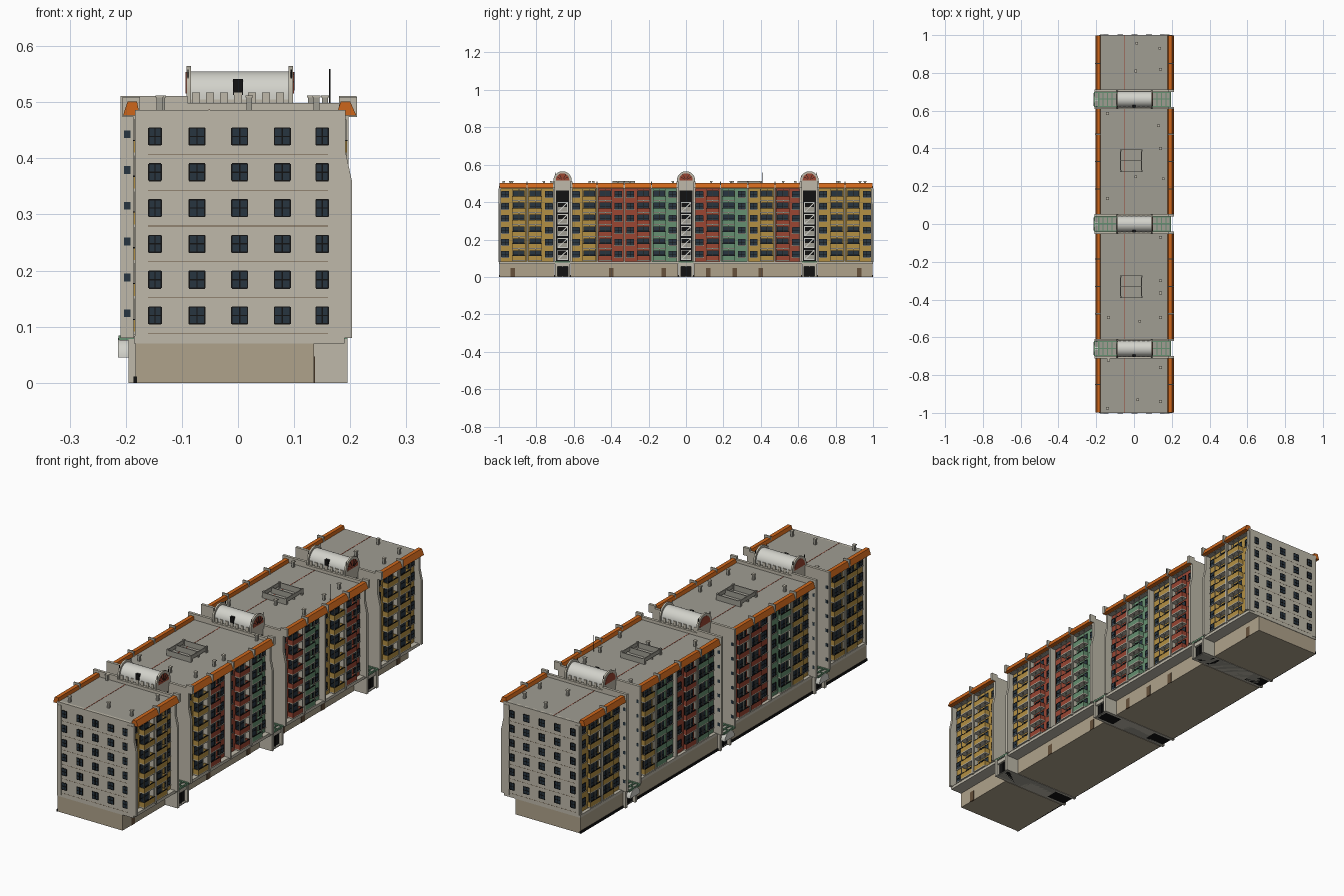
import bpy, math

if "Cube" in bpy.data.objects:
    bpy.data.objects.remove(bpy.data.objects["Cube"])

COL = dict(cream=(.74, .72, .66), beige=(.68, .63, .54), yellow=(.70, .56, .27), red=(.60, .28, .21),
           green=(.40, .56, .44), orange=(.80, .40, .13), glass=(.17, .22, .26), dark=(.10, .10, .10),
           roof=(.62, .61, .57), brown=(.40, .32, .24), white=(.82, .82, .79))
parts = {}   # part name -> (colour, verts, faces)


def prism(name, col, prof, axis, lo, hi):
    """Extrude a closed 2D profile along x or y (profile second coordinate is z)."""
    _, V, F = parts.setdefault(name, (col, [], []))
    b, n = len(V), len(prof)
    for t in (lo, hi):
        V += [(t, u, z) if axis == 'x' else (u, t, z) for u, z in prof]
    F += [tuple(b + i for i in range(n)), tuple(b + n + i for i in reversed(range(n)))]
    F += [(b + i, b + n + i, b + n + (i + 1) % n, b + (i + 1) % n) for i in range(n)]


def box(name, col, x0, x1, y0, y1, z0, z1):
    x0, x1 = sorted((x0, x1))
    prism(name, col, [(y0, z0), (y1, z0), (y1, z1), (y0, z1)], 'x', x0, x1)


def plate(name, col, ax, s, p0, p1, u0, u1, z0, z1):
    """Box on a facade: ax/s give the facing, p is the distance from the centre."""
    u0, u1 = sorted((u0, u1))
    if ax == 'x':
        box(name, col, s * p0, s * p1, u0, u1, z0, z1)
    else:
        box(name, col, u0, u1, *sorted((s * p0, s * p1)), z0, z1)


def window(ax, s, p, u, z, w, h):
    plate('window_glass', 'glass', ax, s, p - .004, p + .001, u - w / 2, u + w / 2, z - h / 2, z + h / 2)
    t = .0012
    for k in (-1, 0, 1):
        c = u + k * w / 2
        plate('window_frames', 'dark', ax, s, p - .004, p + .002, c - t, c + t, z - h / 2, z + h / 2)
        c = z + k * h / 2
        plate('window_frames', 'dark', ax, s, p - .004, p + .002, u - w / 2, u + w / 2, c - t, c + t)


def arch(yc, r, zs, z0, n=16):
    return [(yc - r, z0), (yc + r, z0)] + [(yc + r * math.cos(math.pi * i / n), zs + r * math.sin(math.pi * i / n))
                                          for i in range(n + 1)]


FLOORS = [.12 + .0638 * i for i in range(6)]
WALL = {1: .165, -1: .168}
OUT = {1: .194, -1: .186}


def bay(s, y0, y1, col, flip):
    """One coloured facade bay: windows, balconies, floor bands."""
    w, o = WALL[s], OUT[s]
    plate(col + '_facade_panels', col, 'x', s, w - .005, w + .003, y0 + .004, y1 - .004, .08, .478)
    m, L, d = (y0 + y1) / 2, y1 - y0, (-1 if flip else 1)
    wc, b0, b1 = m - d * L * .28, m - d * L * .04, m + d * L * .45
    for z in FLOORS:
        window('x', s, w + .003, wc, z + .002, L * .27, .032)
        plate('window_sills', 'cream', 'x', s, w, w + .007, wc - L * .16, wc + L * .16, z - .018, z - .015)
        # balcony: slab, parapet, cheeks, glazed door and corner posts
        lo, hi = sorted((b0, b1))
        plate('balcony_slabs', 'cream', 'x', s, w, o, lo, hi, z - .034, z - .029)
        plate(col + '_balcony_parapets', col, 'x', s, o - .003, o, lo, hi, z - .029, z - .008)
        for e in (lo, hi - .003):
            plate(col + '_balcony_parapets', col, 'x', s, w, o - .003, e, e + .003, z - .029, z - .008)
        plate('balcony_rails', 'dark', 'x', s, o - .004, o + .001, lo, hi, z - .008, z - .006)
        window('x', s, w + .003, (lo + hi) / 2, z - .001, (hi - lo) * .82, .044)
        for e in (lo, (lo + hi) / 2, hi - .003):
            plate('balcony_posts', 'cream', 'x', s, o - .004, o - .001, e, e + .003, z - .008, z + .0298)


def fin_profile(left, top):
    return [(left, .08), (.203, .08), (.203, .36), (.192, .41), (.192, top), (left, top)]


BLOCKS = [(-1, -.70, ['yellow'] * 2, ['yellow'] * 2),
          (-.62, -.04, ['yellow', 'red', 'red', 'green'], ['yellow', 'green', 'red', 'red']),
          (.04, .62, ['red', 'green', 'yellow', 'red'], ['green', 'red', 'green', 'yellow']),
          (.70, 1, ['yellow'] * 2, ['yellow'] * 2)]
for y0, y1, right, left in BLOCKS:
    # plinth, overhang slab, core and roof
    box('plinth', 'beige', -.183, .135, y0 + .002, y1 - .002, 0, .07)
    box('overhang_slab', 'cream', -.185, .19, y0, y1, .07, .083)
    box('building_core', 'cream', -.168, .165, y0 + .004, y1 - .004, .08, .478)
    box('roof_deck', 'roof', -.18, .19, y0 + .001, y1 - .001, .474, .486)
    box('kerb', 'dark', -.186, -.18, y0, y1, 0, .011)
    box('roof_seam', 'red', -.053, -.050, y0, y1, .486, .4868)
    # sloped orange cornices on both long sides
    prism('cornice', 'orange', [(.175, .476), (.211, .476), (.200, .501), (.183, .501)], 'y', y0 + .003, y1 - .003)
    prism('cornice', 'orange', [(-.175, .476), (-.205, .476), (-.197, .501), (-.180, .501)], 'y', y0 + .003, y1 - .003)
    n = len(right)
    L = (y1 - y0) / n
    for i in range(n):
        bay(1, y0 + i * L, y0 + (i + 1) * L, right[i], i % 2)
        bay(-1, y0 + i * L, y0 + (i + 1) * L, left[i], i % 2)
        if i:   # piers between bays, and cornice ribs above them
            y = y0 + i * L
            box('bay_piers', 'cream', .16, .197, y - .004, y + .004, .08, .478)
            box('bay_piers', 'cream', -.186, -.16, y - .004, y + .004, .08, .478)
            box('cornice_ribs', 'cream', .18, .212, y - .003, y + .003, .474, .509)
            box('cornice_ribs', 'cream', -.206, -.175, y - .003, y + .003, .474, .509)
    # walls closing the block at each end
    for y, inward in ((y0, 1), (y1, -1)):
        lo, hi = sorted((y, y + inward * .012))
        outer = abs(y) > .99
        prism('end_walls', 'cream', fin_profile(-.184 if outer else -.209, .486), 'y', lo, hi)
        if not outer:
            box('parapet_wings', 'cream', -.209, -.09, lo, hi, .486, .511)
            box('parapet_wings', 'cream', -.09, .18, lo, hi, .486, .499)
            box('parapet_wings', 'cream', .18, .211, lo, hi, .476, .511)
            for z in FLOORS:
                box('wing_windows', 'glass', -.203, -.192, lo - .001, hi + .001, z - .003, z + .011)

# gable end walls: window grid, corner strips and floor seams
for s in (-1, 1):
    for z in FLOORS:
        for x in (-.148, -.073, .003, .079, .150):
            window('y', s, 1, x, z, .028 if abs(x) < .14 else .022, .03)
        plate('panel_seams', 'brown', 'y', s, .99, 1.0004, -.16, .16, z - .0325, z - .0315)
    for a, b in ((-.18, -.162), (.162, .188)):
        plate('corner_strips', 'cream', 'y', s, .99, 1.002, a, b, .08, .474)

# basement doors on the right side
for y in (-.925, -.40, -.12, .12, .26, .40, .925):
    box('basement_doors', 'brown', .13, .137, y - .012, y + .012, 0, .047)

# stair towers between the blocks
for c in (-.66, 0, .66):
    a, b = c - .04, c + .04
    box('stair_tower', 'cream', -.09, .095, a, b, 0, .512)
    # barrel-vaulted penthouse with arched gables
    prism('barrel_roof', 'white', arch(c, .042, .513, .505), 'x', -.088, .092)
    for x in (-.092, .090):
        prism('arched_gables', 'cream', arch(c, .049, .516, .486), 'x', x, x + .008)
    prism('fanlight', 'red', arch(c, .036, .518, .516), 'x', .094, .0995)
    prism('fanlight', 'red', arch(c, .036, .518, .516), 'x', -.0935, -.088)
    for k in range(1, 6):
        t = math.pi * k / 6
        p = (math.cos(t), math.sin(t))
        q = (-p[1] * .001, p[0] * .001)
        pts = [(c + p[0] * r + q[0] * e, .518 + p[1] * r + q[1] * e) for r, e in
               ((.008, -1), (.036, -1), (.036, 1), (.008, 1))]
        prism('fanlight_bars', 'dark', pts, 'x', .095, .1005)
    box('penthouse_door', 'dark', -.009, .009, c - .044, c + .02, .513, .541)
    for i in range(7):   # scalloped vault feet
        x = -.075 + i * .025
        box('vault_feet', 'cream', x - .007, x + .007, c - .045, c + .045, .499, .517)
    for x in (-.09, .094):
        for y in (a, b):
            box('gable_posts', 'dark', x, x + .002, y - .001, y + .001, .51, .558)
    # landings on both faces: dark glazing, light frames and diagonals
    for s, f in ((1, .095), (-1, .09)):
        plate('stair_glazing', 'dark', 'x', s, f - .01, f + .001, a + .006, b - .006, .085, .462)
        for z in FLOORS[:5]:
            for z2 in (z - .03, z + .02):
                plate('landing_frames', 'white', 'x', s, f, f + .005, a + .012, b - .012, z2, z2 + .005)
            for y in (a + .012, b - .015):
                plate('landing_frames', 'white', 'x', s, f, f + .005, y, y + .003, z - .03, z + .025)
            d = [(a + .013, z - .026), (a + .018, z - .028), (b - .013, z + .019), (b - .018, z + .022)]
            prism('landing_diagonals', 'white', d, 'x', *sorted((s * f, s * (f + .004))))
            plate('landing_panels', 'roof', 'x', s, f, f + .003, a + .015, b - .015, z - .025, z - .002)
    # entrance porches with green-framed glass canopies
    for s, f, o in ((1, .095, .195), (-1, .09, .213)):
        for y in (a, b - .012):
            plate('porch_walls', 'cream', 'x', s, f, min(o, .195), y, y + .012, 0, .078)
        plate('porch_walls', 'cream', 'x', s, f, .190, a, b, .057, .074)
        plate('porch_doors', 'dark', 'x', s, f, .180, a + .012, b - .012, 0, .057)
        plate('porch_doors', 'glass', 'x', s, .18, .184, c - .002, c + .002, 0, .057)
        plate('canopy_glass', 'roof', 'x', s, f, o - .002, a + .002, b - .002, .075, .079)
        for y in (a, c - .002, b - .006):
            plate('canopy_frames', 'green', 'x', s, f, o, y, y + .006, .076, .084)
        n = 4 if s > 0 else 5
        for i in range(n + 1):
            x = f + (o - f - .006) * i / n
            plate('canopy_frames', 'green', 'x', s, x, x + .006, a, b, .076, .084)
    prism('rounded_canopy', 'white', arch(c, .034, .046, .045), 'x', -.214, -.184)
    box('tower_floor', 'roof', -.183, .19, a, b, 0, .004)

# roof vents
VENTS = [(.015, .957), (.137, .93), (.01, .81), (.14, .82), (-.14, .585), (.13, .52), (.14, .40), (.01, .25),
         (.155, .24), (-.14, .135), (.14, -.07), (.14, -.30), (.14, -.365), (-.135, -.495), (.03, -.515),
         (.14, -.495), (-.135, -.72), (.14, -.76), (.02, -.93), (.14, -.94), (-.14, -.975)]
for x, y in VENTS:
    box('roof_vents', 'roof', x - .005, x + .005, y - .005, y + .005, .484, .508)
    box('vent_caps', 'cream', x - .007, x + .007, y - .007, y + .007, .508, .512)

# open two-compartment roof enclosures and the aerial
for c in (-.332, .335):
    for y in (c - .06, c - .002, c + .056):
        box('roof_enclosures', 'roof', -.073, .042, y, y + .004, .484, .510)
    for x in (-.073, .038):
        box('roof_enclosures', 'roof', x, x + .004, c - .06, c + .06, .496, .512)
        for y in (c - .06, c + .05):
            box('roof_enclosures', 'roof', x - .002, x + .006, y, y + .01, .484, .514)
box('aerial', 'dark', .1625, .1645, .409, .411, .484, .559)

# build the mesh objects
mats = {}
for k, rgb in COL.items():
    mats[k] = bpy.data.materials.new(k)
    mats[k].diffuse_color = (*[v ** 2.2 for v in rgb], 1)
for name, (col, V, F) in parts.items():
    me = bpy.data.meshes.new(name)
    me.from_pydata(V, [], F)
    me.materials.append(mats[col])
    ob = bpy.data.objects.new(name, me)
    bpy.context.collection.objects.link(ob)
    bpy.context.view_layer.objects.active = ob
    ob.select_set(True)
    bpy.ops.object.mode_set(mode='EDIT')
    bpy.ops.mesh.select_all(action='SELECT')
    bpy.ops.mesh.normals_make_consistent(inside=False)
    bpy.ops.object.mode_set(mode='OBJECT')
    if name in ('barrel_roof', 'rounded_canopy', 'arched_gables'):
        bpy.ops.object.shade_smooth_by_angle(angle=math.radians(35))
    ob.select_set(False)

for m in bpy.data.materials:
    if m.users and not m.is_grease_pencil:
        m.use_nodes = True
        m.node_tree.nodes["Principled BSDF"].inputs["Base Color"].default_value = m.diffuse_color
